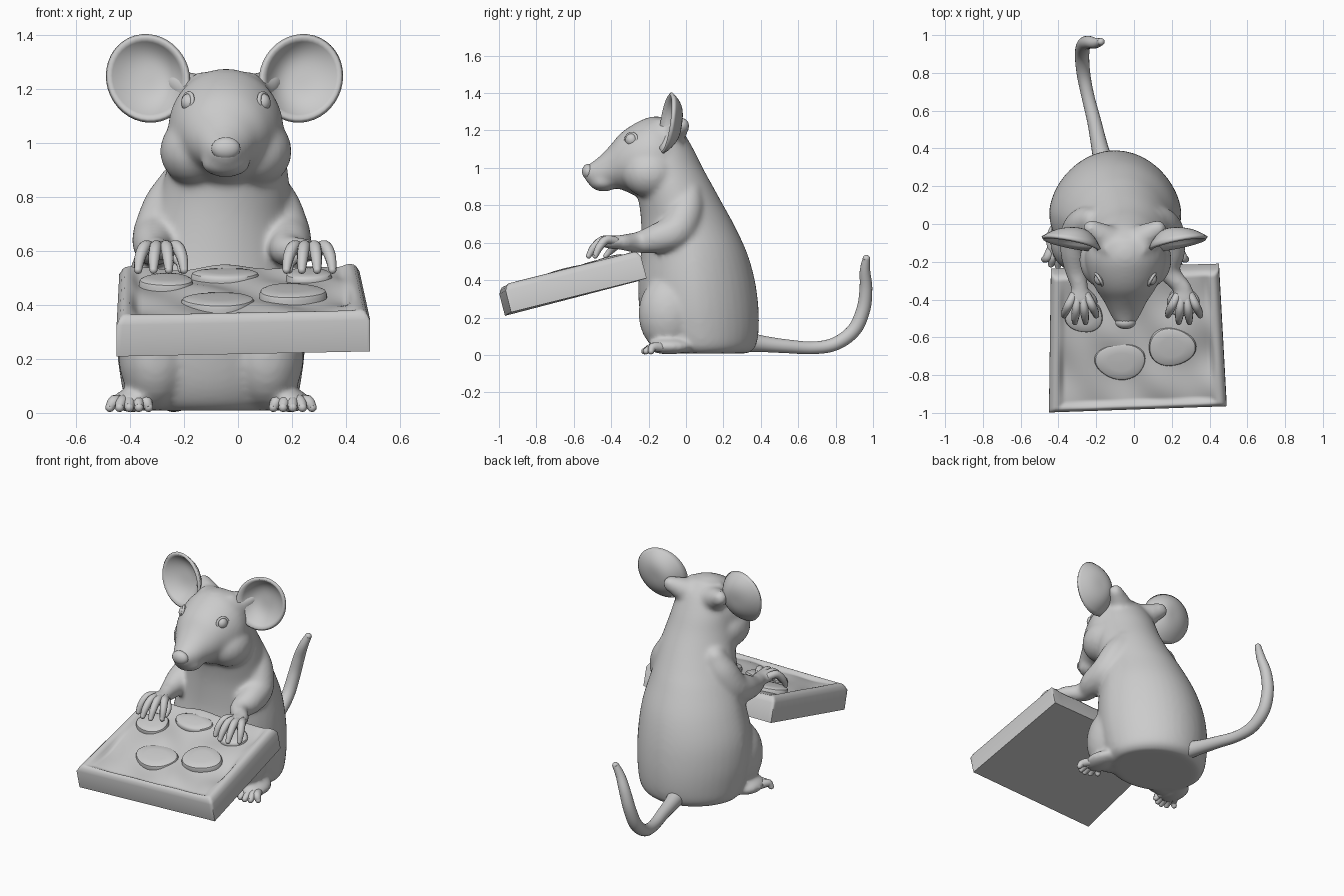
import bpy, bmesh, math
from mathutils import Vector, Matrix

if "Cube" in bpy.data.objects:
    bpy.data.objects.remove(bpy.data.objects["Cube"])

CX = -0.05  # mirror axis of head, ears and arms


def smooth_rows(rows, n=5):
    """Catmull-Rom interpolation of rows of numbers."""
    out = []
    for i in range(len(rows) - 1):
        a, b, c, d = (rows[max(0, min(len(rows) - 1, i + k))] for k in (-1, 0, 1, 2))
        for j in range(n):
            t = j / n
            out.append([0.5 * (2*q + (r-p)*t + (2*p-5*q+4*r-s)*t*t + (3*q-p-3*r+s)*t**3)
                        for p, q, r, s in zip(a, b, c, d)])
    return out + [list(rows[-1])]


def loft(bm, rings):
    """Skin closed rings of points and cap both ends."""
    vs = [[bm.verts.new(p) for p in r] for r in rings]
    n = len(vs[0])
    faces = [bm.faces.new(vs[0][::-1]), bm.faces.new(vs[-1])]
    for a, b in zip(vs, vs[1:]):
        for i in range(n):
            faces.append(bm.faces.new((a[i], a[(i+1) % n], b[(i+1) % n], b[i])))
    bmesh.ops.recalc_face_normals(bm, faces=faces)


def ellipse(c, u, v, n=32, egg=0):
    """Ring of points; egg narrows the half towards +v."""
    angles = [2 * math.pi * i / n for i in range(n)]
    return [Vector(c) + Vector(u) * math.cos(a) * (1 - egg * max(0, math.sin(a)))
            + Vector(v) * math.sin(a) for a in angles]


def tube(bm, pts, n=14):
    """Tapered tube through (x, y, z, radius) points."""
    rows = smooth_rows(pts)
    rings = []
    for i, r in enumerate(rows):
        t = Vector(rows[min(i+1, len(rows)-1)][:3]) - Vector(rows[max(i-1, 0)][:3])
        q = t.to_track_quat('Z', 'Y')
        rings.append(ellipse(r[:3], q @ Vector((r[3], 0, 0)), q @ Vector((0, r[3], 0)), n))
    loft(bm, rings)
    for p in (rows[0], rows[-1]):
        ball(bm, p[:3], (p[3],) * 3, 12)


def ball(bm, c, r, n=24):
    m = Matrix.Translation(c) @ Matrix.Diagonal((*r, 1))
    bmesh.ops.create_uvsphere(bm, u_segments=n, v_segments=n // 2, radius=1, matrix=m)


def finish(bm, name, angle=60):
    me = bpy.data.meshes.new(name)
    bm.to_mesh(me)
    bm.free()
    ob = bpy.data.objects.new(name, me)
    bpy.context.collection.objects.link(ob)
    bpy.ops.object.select_all(action='DESELECT')
    ob.select_set(True)
    bpy.context.view_layer.objects.active = ob
    bpy.ops.object.shade_smooth_by_angle(angle=math.radians(angle))
    return ob


# Body: torso, head, thighs and arms blended by a remesh
bm = bmesh.new()
torso = [  # z, front y, back y, half width, centre x
    (0.008, -.14, .33, .28, -.1), (.04, -.18, .37, .315, -.1), (.12, -.22, .388, .335, -.1),
    (.25, -.25, .388, .35, -.1), (.4, -.255, .368, .345, -.095), (.55, -.24, .325, .315, -.08),
    (.7, -.24, .255, .27, -.065), (.8, -.25, .2, .245, -.05), (.9, -.27, .145, .225, -.04),
    (1.0, -.28, .09, .205, -.04), (1.1, -.25, .04, .185, -.045), (1.2, -.22, -.02, .16, -.045),
    (1.262, -.18, -.085, .11, -.045)]
loft(bm, [ellipse((r[4], (r[1]+r[2])/2, r[0]), (r[3], 0, 0), (0, (r[2]-r[1])/2, 0), 40, .1)
          for r in smooth_rows(torso)])
head = [  # y, bottom z, top z, half width
    (-.55, .95, 1.0, .025), (-.52, .915, 1.02, .055), (-.47, .895, 1.055, .085),
    (-.41, .89, 1.115, .115), (-.35, .885, 1.185, .155), (-.27, .85, 1.24, .195),
    (-.18, .82, 1.275, .215), (-.09, .85, 1.262, .19), (-.02, .95, 1.2, .13)]
loft(bm, [ellipse((CX + .005, r[0], (r[1]+r[2])/2), (r[3], 0, 0), (0, 0, (r[2]-r[1])/2))
          for r in smooth_rows(head)])
ball(bm, (CX + .005, -.44, .925), (.092, .08, .052))
for s in (-1, 1):
    x = -.06 + s * .01
    ball(bm, (CX + .005 + s * .115, -.19, .97), (.13, .15, .13))      # cheek
    ball(bm, (-.1 + s * .205, -.09, .22), (.14, .165, .21))           # thigh
    tube(bm, [(CX + s*.08, -.09, 1.17, .085), (CX + s*.13, -.055, 1.2, .066),
              (CX + s*.175, -.025, 1.225, .048)])                     # ear root
    hx = -.01 + s * .275
    tube(bm, [(x + s*.15, .02, .86, .07), (x + s*.185, .0, .77, .095), (x + s*.222, -.05, .665, .098),
              (x + s*.24, -.15, .625, .082), (x + s*.235, -.25, .602, .06), (hx, -.34, .602, .044)])
    ball(bm, (hx, -.39, .602), (.062, .07, .038))                     # palm
    ball(bm, (-.1 + s * .29, -.09, .045), (.08, .12, .043))           # foot
body = finish(bm, "mouse_body")
rm = body.modifiers.new("blend", 'REMESH')
rm.mode, rm.voxel_size, rm.use_smooth_shade = 'VOXEL', 0.012, True
sm = body.modifiers.new("soften", 'SMOOTH')
sm.factor, sm.iterations = 0.5, 16

# Fingers, toes, ears and eyes on both sides
for s, side in ((-1, "left"), (1, "right")):
    bm = bmesh.new()
    hx = -.01 + s * .275
    for k in range(4):
        a = (k - 1.5) / 1.5
        reach = .145 - .04 * a * a
        tube(bm, [(hx + a*.035, -.38, .61, .023), (hx + a*.06, -.38 - reach*.45, .615, .023),
                  (hx + a*.078, -.38 - reach*.8, .575, .021), (hx + a*.085, -.38 - reach, .53, .015)], 10)
    tube(bm, [(hx - s*.03, -.36, .595, .022), (hx - s*.07, -.4, .56, .019), (hx - s*.075, -.43, .53, .013)], 10)
    finish(bm, side + "_fingers")

    bm = bmesh.new()
    fx = -.1 + s * .29
    for k in range(5):
        a = (k - 2) / 2
        tube(bm, [(fx + a*.04, -.12, .04, .026), (fx + a*.058 + s*.01, -.175, .042, .024),
                  (fx + a*.072 + s*.013, -.222 + .035*a*a, .02, .017)], 10)
    finish(bm, side + "_toes")

    # Cupped ear opening to the front, deepest towards the head
    bm = bmesh.new()
    rings = []
    for i in range(1, 11):
        r = i / 10
        ring = []
        for j in range(40):
            u, w = math.cos(math.pi*j/20), math.sin(math.pi*j/20)
            y = -.105 + .03*u*r + .02*w*r + (.075 - .035*u*r) * (1 - r*r*r)
            ring.append(bm.verts.new((CX + s*(.285 + .15*r*u), y, 1.24 + r*(.157*w + .01*u))))
        rings.append(ring)
    bm.faces.new(rings[0])
    for a, b in zip(rings, rings[1:]):
        for j in range(40):
            bm.faces.new((a[j], a[(j+1) % 40], b[(j+1) % 40], b[j]))
    bmesh.ops.recalc_face_normals(bm, faces=bm.faces)
    ear = finish(bm, side + "_ear")
    so = ear.modifiers.new("thickness", 'SOLIDIFY')
    so.thickness, so.offset = 0.018, 0

    # Eye with lid rim
    bm = bmesh.new()
    c = Vector((CX + .005 + s * .136, -.29, 1.15))
    ball(bm, c, (.03, .034, .034))
    q = Vector((s * .85, -.5, .15)).to_track_quat('Z', 'Y')
    ring = [q @ Vector((math.cos(k*math.pi/8)*.034, math.sin(k*math.pi/8)*.034, .006)) + c for k in range(16)]
    tube(bm, [(*ring[k % 16], .008) for k in range(17)], 8)
    finish(bm, side + "_eye")

# Nose
bm = bmesh.new()
ball(bm, (CX + .005, -.522, .98), (.054, .034, .042))
finish(bm, "nose")

# Tail
bm = bmesh.new()
tube(bm, [(-.15, .28, .075, .06), (-.18, .4, .06, .045), (-.21, .54, .046, .037), (-.245, .68, .038, .034),
          (-.268, .8, .06, .036), (-.275, .9, .135, .038), (-.265, .95, .25, .037), (-.24, .962, .36, .034),
          (-.205, .957, .45, .028), (-.175, .965, .515, .02)], 18)
finish(bm, "tail")

# Square slice: tilted slab with rounded crust and wavy cheese
NRM = Vector((0, -.25, .968))


def slab(u, v, h):
    back = Vector((-.44, -.235, .4)).lerp(Vector((.45, -.21, .41)), u)
    front = Vector((-.45, -.968, .209)).lerp(Vector((.49, -.935, .228)), u)
    return front.lerp(back, v) + NRM * h


def height(u, v):
    d = min(u * .9, (1 - u) * .9, v * .75 + .02)
    e = min(u * .9, (1 - u) * .9, v * .75, (1 - v) * .75)
    waves = (.124 + .018 * v + .009*math.sin(11*u + 3*v) * math.cos(9*v - 4*u)
             + .006*math.sin(19*u + 13*v) + .01 * u * math.sin(14*v))
    t = min(1, max(0, (d - .04) / .04))
    t = t * t * (3 - 2 * t)
    edge = .035 * max(0, 1 - e / .03) ** 2
    return .154 * (1 - t) + waves * t - edge


bm = bmesh.new()
N = 80
top = [[bm.verts.new(slab(i/N, j/N, height(i/N, j/N))) for i in range(N+1)] for j in range(N+1)]
for j in range(N):
    for i in range(N):
        bm.faces.new((top[j][i], top[j][i+1], top[j+1][i+1], top[j+1][i]))
edge = ([(i, 0) for i in range(N)] + [(N, j) for j in range(N)]
        + [(i, N) for i in range(N, 0, -1)] + [(0, j) for j in range(N, 0, -1)])
low = [bm.verts.new(slab(i/N, j/N, 0)) for i, j in edge]
for k in range(len(edge)):
    m = (k + 1) % len(edge)
    (a, b), (c, d) = edge[k], edge[m]
    bm.faces.new((low[k], low[m], top[d][c], top[b][a]))
bm.faces.new(low[::-1])
finish(bm, "slice_base", 65)

# Slightly uneven round toppings lying on the slab
tilt = NRM.to_track_quat('Z', 'Y')
bm = bmesh.new()
for x, y, rx, ry, h in ((-.07, -.73, .135, .1, .145), (.2, -.66, .125, .105, .155), (-.26, -.48, .1, .09, .158),
                        (.27, -.42, .085, .08, .158), (-.04, -.38, .125, .07, .152)):
    c = slab((x + .44) / .91, (y + .98 + .015) / .74, h)
    ax, ay = tilt @ Vector((rx, 0, 0)), tilt @ Vector((0, ry, 0))
    rows = [(1, -.045), (1.0, -.015), (.96, -.004), (.85, .002), (.5, .005), (.05, .006)]
    loft(bm, [[c + NRM * z + (ax * math.cos(a) + ay * math.sin(a)) * k * (1 + .04 * math.sin(3*a + 9*x))
               for a in (math.pi * i / 20 for i in range(40))] for k, z in rows])
finish(bm, "toppings", 40)
